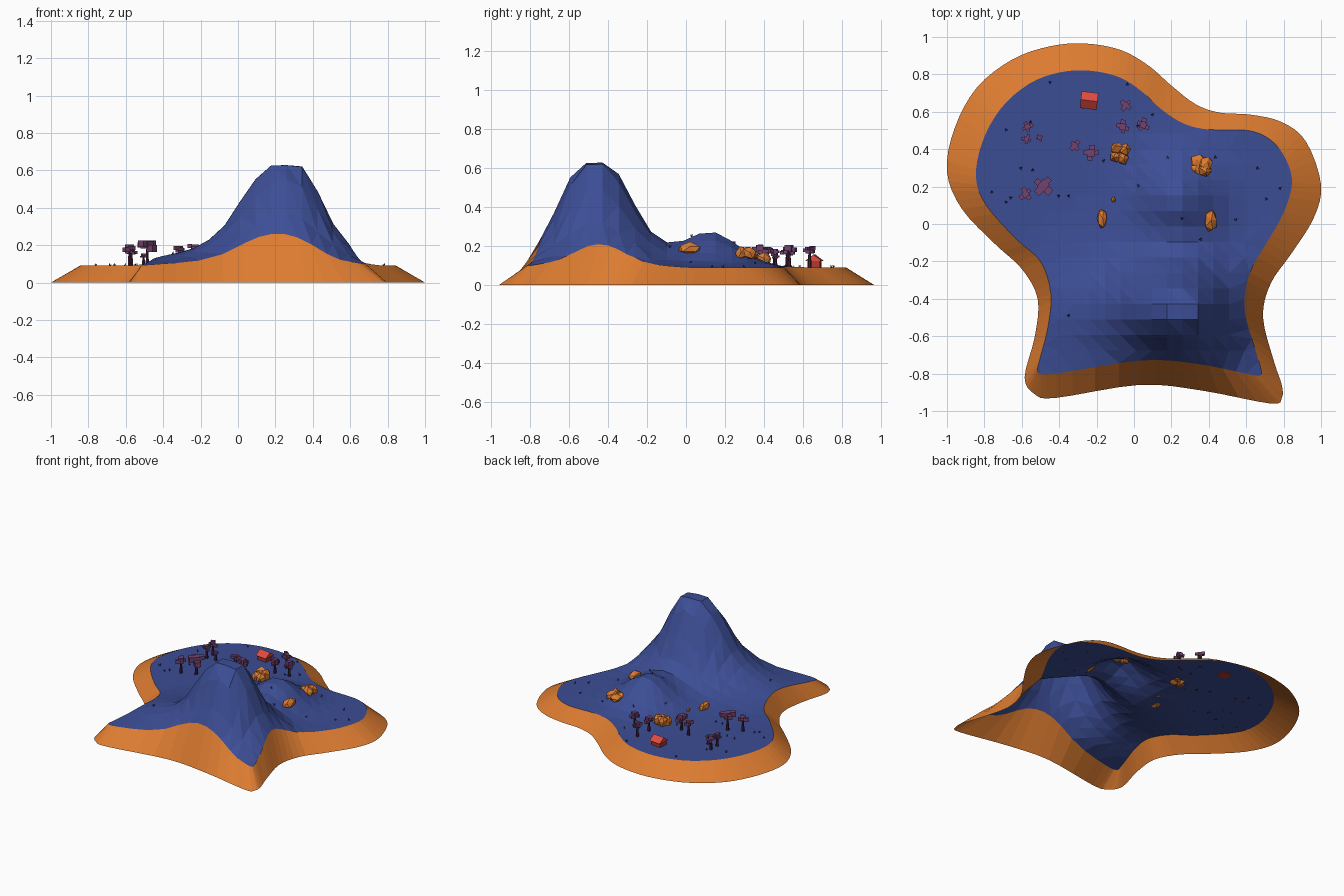
import bpy, bmesh, math, random
from mathutils import Vector, Matrix, geometry

if "Cube" in bpy.data.objects:
    bpy.data.objects.remove(bpy.data.objects["Cube"])
random.seed(7)


def material(name, rgb):
    m = bpy.data.materials.new(name)
    m.diffuse_color = (*rgb, 1)
    m.use_nodes = True
    m.node_tree.nodes["Principled BSDF"].inputs["Base Color"].default_value = m.diffuse_color
    return m


BLUE = material("blue_ground", (0.045, 0.075, 0.30))
ORANGE = material("orange_earth", (0.72, 0.20, 0.03))
RED = material("red_roof", (0.75, 0.07, 0.05))
DARKRED = material("red_wall", (0.42, 0.04, 0.03))
PURPLE = material("purple_leaves", (0.17, 0.055, 0.16))
BARK = material("dark_bark", (0.06, 0.015, 0.045))
GRASS = material("dark_grass", (0.025, 0.035, 0.14))


def finish(name, bm, mat):
    me = bpy.data.meshes.new(name)
    bm.to_mesh(me)
    bm.free()
    me.materials.append(mat)
    ob = bpy.data.objects.new(name, me)
    bpy.context.collection.objects.link(ob)
    return ob


# Height of the land: tall peak, low hill and western shoulder
PROFILE = [(0, .63), (.09, .625), (.13, .56), (.17, .49), (.22, .38), (.27, .28),
           (.32, .22), (.38, .16), (.45, .12), (.55, .10), (.7, .09), (9, .09)]


def height(x, y):
    dx, dy = x - .26, y + .47
    dx *= 1 / 1.3 if dx < 0 else 1
    dy *= 1.08 if dy < 0 else 1
    r = math.hypot(dx, dy)
    for (r0, z0), (r1, z1) in zip(PROFILE, PROFILE[1:]):
        if r <= r1:
            z = z0 + (z1 - z0) * (r - r0) / (r1 - r0)
            break
    z += .18 * math.exp(-((x - .23) ** 2 + (y - .13) ** 2) / .042)
    z += .04 * math.exp(-((x + .35) ** 2 / .03 + (y + .45) ** 2 / .06))
    return z


# Shoreline control points: outer x, y and matching inner x, y
SHORE = [
    (-1.0, .28, -.845, .25), (-.96, .51, -.81, .44), (-.84, .73, -.71, .62),
    (-.65, .88, -.56, .75), (-.45, .95, -.40, .81), (-.26, .965, -.24, .82),
    (-.07, .93, -.08, .785), (.08, .845, .04, .71), (.20, .74, .15, .61),
    (.33, .64, .27, .535), (.46, .595, .40, .505), (.62, .585, .61, .50),
    (.79, .545, .73, .45), (.92, .44, .81, .35), (1.0, .21, .845, .22),
    (.96, .03, .80, .06), (.84, -.16, .71, -.10), (.73, -.32, .62, -.26),
    (.69, -.50, .59, -.45), (.75, -.74, .645, -.66), (.79, -.86, .68, -.78),
    (.79, -.93, .67, -.81), (.73, -.96, .60, -.80), (.36, -.89, .32, -.745),
    (.03, -.86, .03, -.73), (-.42, -.93, -.42, -.80), (-.53, -.91, -.51, -.79),
    (-.585, -.82, -.505, -.73), (-.53, -.60, -.46, -.55), (-.515, -.40, -.445, -.37),
    (-.60, -.24, -.50, -.20), (-.74, -.11, -.63, -.08), (-.92, .08, -.79, .10)]


def smooth_loop(pts, steps=4):
    n, out = len(pts), []
    for i in range(n):
        a, b, c, d = (pts[(i + k) % n] for k in (-1, 0, 1, 2))
        for s in range(steps):
            t = s / steps
            out.append(.5 * (2 * b + (c - a) * t + (2 * a - 5 * b + 4 * c - d) * t * t
                             + (3 * b - a - 3 * c + d) * t ** 3))
    return out


outer = smooth_loop([Vector(p[:2]) for p in SHORE])[::-1]
inner = smooth_loop([Vector(p[2:]) for p in SHORE])[::-1]
N = len(outer)


def inside(p):
    hit = False
    for a, b in zip(inner, inner[1:] + inner[:1]):
        if (a.y > p.y) != (b.y > p.y) and p.x < a.x + (p.y - a.y) * (b.x - a.x) / (b.y - a.y):
            hit = not hit
    return hit


# Low-poly ground sheet
STEP = .083
grid = [Vector((.26 + STEP * i, -.47 + STEP * (j + .5))) for i in range(-15, 9) for j in range(-6, 17)]
grid = [p for p in grid if inside(p) and min((p - q).length for q in inner) > .045]
vs, _, fs = geometry.delaunay_2d_cdt(inner + grid, [], [list(range(N))], 1, 1e-5)[:3]
bm = bmesh.new()
bv = [bm.verts.new((v.x, v.y, height(v.x, v.y))) for v in vs]
for f in fs:
    bm.faces.new([bv[i] for i in f])
for f in bm.faces:
    f.normal_update()
    if f.normal.z < 0:
        f.normal_flip()
finish("ground", bm, BLUE)

# Sloping earth bank around the ground, open underneath
bm = bmesh.new()
lo = [bm.verts.new((p.x, p.y, 0)) for p in outer]
hi = [bm.verts.new((p.x, p.y, height(p.x, p.y))) for p in inner]
for i in range(N):
    j = (i + 1) % N
    bm.faces.new((lo[i], lo[j], hi[j], hi[i]))
finish("shore_bank", bm, ORANGE)


def box(bm, c, size, turn=0):
    bmesh.ops.create_cube(bm, size=1, matrix=Matrix.Translation(c) @ Matrix.Rotation(turn, 4, 'Z')
                          @ Matrix.Diagonal((*size, 1)))


# Trees: tapered trunk with a cluster of blocks
def tree(i, x, y, w, h):
    z = height(x, y)
    bm = bmesh.new()
    bmesh.ops.create_cone(bm, cap_ends=True, segments=6, radius1=.011, radius2=.006, depth=h * .7,
                          matrix=Matrix.Translation((x, y, z + h * .34)))
    finish(f"tree_trunk_{i}", bm, BARK)
    bm = bmesh.new()
    turn = random.uniform(0, 1.5)
    box(bm, (x, y, z + h * .8), (w * .55, w * .5, h * .3), turn)
    for k in range(4):
        a = turn + k * math.pi / 2 + random.uniform(-.3, .3)
        s = w * random.uniform(.28, .42)
        box(bm, (x + math.cos(a) * w * .38, y + math.sin(a) * w * .38,
                 z + h * random.uniform(.62, .92)), (s, s, s * .9), turn)
    finish(f"tree_leaves_{i}", bm, PURPLE)


TREES = [(-.57, .52, .055, .11), (-.575, .455, .05, .10), (-.505, .46, .035, .07),
         (-.485, .205, .095, .14), (-.58, .16, .065, .12), (-.315, .42, .055, .11),
         (-.23, .38, .075, .12), (-.06, .52, .065, .11), (-.045, .635, .06, .11),
         (.05, .53, .065, .12)]
for i, t in enumerate(TREES):
    tree(i, *t)


# Rocks: rough faceted boulders, alone or in clusters
def rock(name, x, y, rx, ry, h, parts=1):
    bm = bmesh.new()
    for k in range(parts):
        a = k * 2 * math.pi / parts + .6
        f = .45 if parts > 1 else 0
        s = .62 if parts > 1 else 1
        cx, cy = x + math.cos(a) * rx * f, y + math.sin(a) * ry * f
        top = h * (random.uniform(.65, 1) if k else 1)
        tilt = Matrix.Rotation(.35 if parts > 1 else .1, 4, Vector((-math.sin(a), math.cos(a), 0)))
        mat = (Matrix.Translation((cx, cy, height(x, y) + top * .35)) @ tilt
               @ Matrix.Diagonal((rx * s, ry * s, top * .65, 1)))
        new = bmesh.ops.create_icosphere(bm, subdivisions=1, radius=1)["verts"]
        for v in new:
            v.co = mat @ (v.co * random.uniform(.82, 1.12))
    finish(name, bm, ORANGE)


rock("rock_cluster_left", -.075, .38, .06, .065, .085, 4)
rock("rock_cluster_right", .36, .31, .068, .065, .055, 4)
rock("boulder_right", .41, .02, .04, .065, .05)
rock("boulder_left", -.17, .03, .028, .06, .05)
rock("pebble", -.11, .13, .014, .018, .025)

# House: walls and a gabled roof with its ridge along x
spot = Matrix.Translation((-.24, .66, height(-.24, .66))) @ Matrix.Rotation(-.12, 4, 'Z')
bm = bmesh.new()
box(bm, (0, 0, .015), (.075, .065, .04))
bm.transform(spot)
finish("house_walls", bm, DARKRED)
bm = bmesh.new()
ends = [[bm.verts.new((x, y, z)) for y, z in ((-.045, .032), (.045, .032), (0, .066))] for x in (-.045, .045)]
bm.faces.new(ends[0])
bm.faces.new(ends[1])
for i in range(3):
    j = (i + 1) % 3
    bm.faces.new((ends[0][i], ends[0][j], ends[1][j], ends[1][i]))
bmesh.ops.recalc_face_normals(bm, faces=bm.faces)
bm.transform(spot)
finish("house_roof", bm, RED)

# Grass: tiny tufts of crossed blades
bm = bmesh.new()
tufts = [(-.76, .17), (-.35, -.49), (-.35, .15), (.78, .19), (-.66, .14)]
while len(tufts) < 26:
    p = Vector((random.uniform(-.8, .8), random.uniform(-.1, .8)))
    if inside(p):
        tufts.append(tuple(p))
for x, y in tufts:
    z = height(x, y) - .002
    for k in range(3):
        a = k * 2.1 + x * 9
        c, s = math.cos(a) * .005, math.sin(a) * .005
        bm.faces.new([bm.verts.new(p) for p in ((x - s, y + c, z), (x + s, y - c, z),
                                                (x + c * 2, y + s * 2, z + .016))])
finish("grass_tufts", bm, GRASS)
